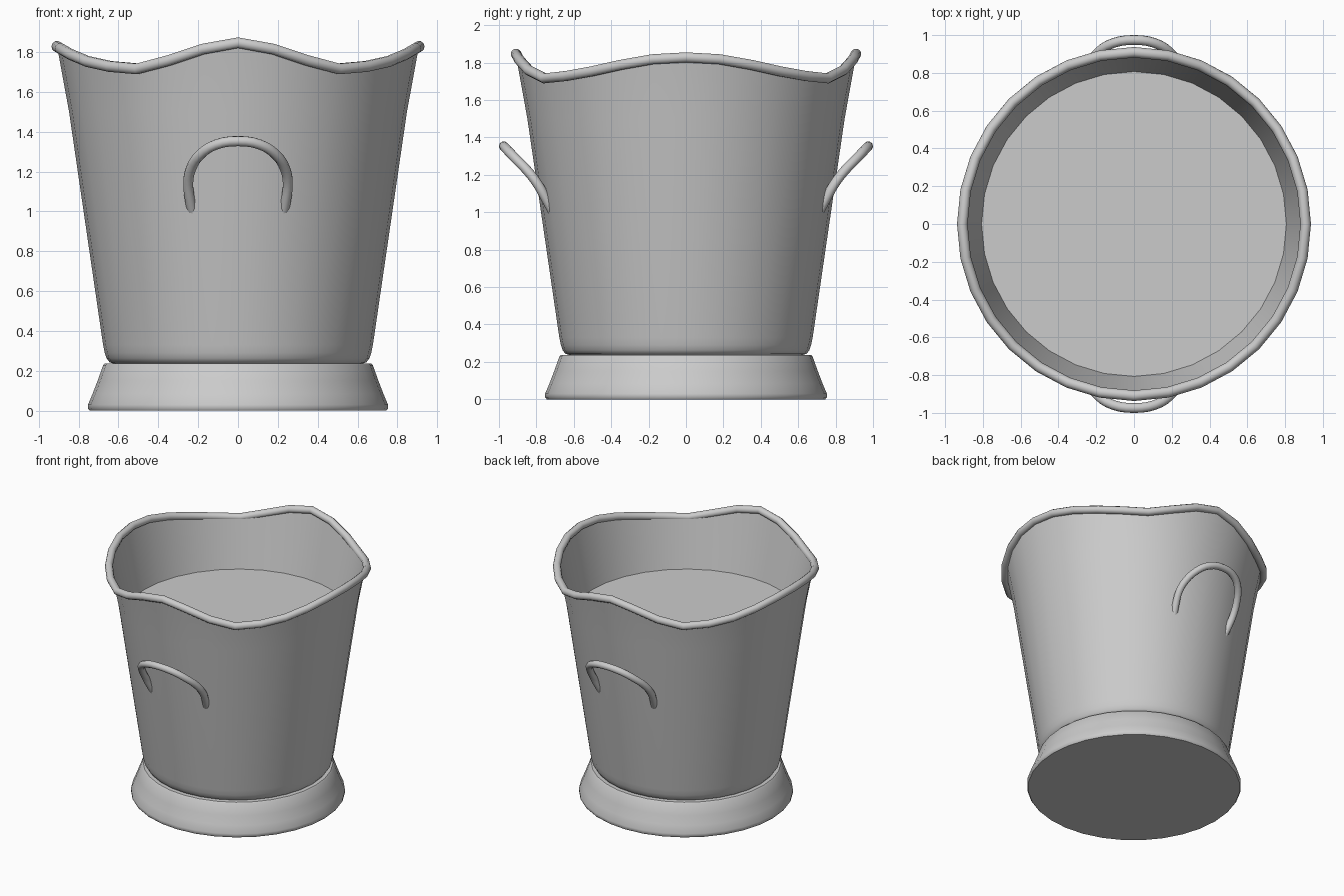
import bpy, bmesh, math

SEGMENTS = 32
# Rim heights from side peak, through the dip, to front/back peak
RIM = [1.828, 1.818, 1.788, 1.753, 1.728, 1.716, 1.758, 1.815, 1.847]

cube = bpy.data.objects.get("Cube")
if cube:
    bpy.data.objects.remove(cube, do_unlink=True)

metal = bpy.data.materials.new("grey_metal")
metal.use_nodes = True
metal.diffuse_color = (0.6, 0.6, 0.6, 1)
metal.node_tree.nodes["Principled BSDF"].inputs["Base Color"].default_value = (0.6, 0.6, 0.6, 1)


def finish(obj, angle=40):
    """Select, colour and smooth an object."""
    bpy.ops.object.select_all(action='DESELECT')
    bpy.context.view_layer.objects.active = obj
    obj.select_set(True)
    if obj.type == 'CURVE':
        bpy.ops.object.convert(target='MESH')
        obj = bpy.context.object
    obj.data.materials.clear()
    obj.data.materials.append(metal)
    bpy.ops.object.shade_smooth_by_angle(angle=math.radians(angle))


def rim_height(i):
    """Mirror the quarter rim outline around the whole circle."""
    i %= SEGMENTS // 2
    return RIM[min(i, SEGMENTS // 2 - i)]


def wall_radius(z):
    return 0.674 + 0.146 * (z - 0.307)


def lathe(name, profile, cap_start=False, cap_end=False):
    """Turn (radius, height) points; a height of None follows the wavy rim."""
    bm = bmesh.new()
    rings = []
    for r, z in profile:
        ring = []
        for i in range(SEGMENTS):
            a = math.tau * i / SEGMENTS
            h = rim_height(i) if z is None else z
            rad = wall_radius(h) + r if z is None else r
            ring.append(bm.verts.new((rad * math.cos(a), rad * math.sin(a), h)))
        rings.append(ring)
    for low, high in zip(rings, rings[1:]):
        for i in range(SEGMENTS):
            j = (i + 1) % SEGMENTS
            bm.faces.new((low[i], low[j], high[j], high[i]))
    if cap_start:
        bm.faces.new(rings[0][::-1])
    if cap_end:
        bm.faces.new(rings[-1])
    mesh = bpy.data.meshes.new(name)
    bm.to_mesh(mesh)
    bm.free()
    obj = bpy.data.objects.new(name, mesh)
    bpy.context.collection.objects.link(obj)
    finish(obj)


def tube(name, points, radius, cyclic=False, smooth_path=False):
    """Sweep a round section along a path."""
    curve = bpy.data.curves.new(name, 'CURVE')
    curve.dimensions = '3D'
    curve.bevel_depth = radius
    curve.bevel_resolution = 3
    curve.use_fill_caps = not cyclic
    if smooth_path:
        curve.resolution_u = 3
        spline = curve.splines.new('BEZIER')
        spline.bezier_points.add(len(points) - 1)
        for bp, p in zip(spline.bezier_points, points):
            bp.co = p
            bp.handle_left_type = bp.handle_right_type = 'AUTO'
    else:
        spline = curve.splines.new('POLY')
        spline.points.add(len(points) - 1)
        for sp, p in zip(spline.points, points):
            sp.co = (*p, 1)
    spline.use_cyclic_u = cyclic
    obj = bpy.data.objects.new(name, curve)
    bpy.context.collection.objects.link(obj)
    finish(obj, 75)


# Flared foot
lathe("foot", [(0.745, 0), (0.753, 0.01), (0.753, 0.03), (0.73, 0.085),
               (0.705, 0.15), (0.677, 0.228), (0.668, 0.237), (0.6, 0.237)],
      cap_start=True, cap_end=True)

# Tapered bucket wall, outside then back down the inside to the fill
lathe("bucket_wall", [(0.62, 0.235), (0.645, 0.243), (0.66, 0.263), (0.669, 0.29),
                      (wall_radius(0.33), 0.33), (wall_radius(1.5), 1.5),
                      (0.012, None), (0.004, None), (0.806, 1.355)])

# Flat surface inside the bucket
lathe("inner_fill", [(0.803, 1.35), (0.807, 1.36)], cap_start=True, cap_end=True)

# Rolled wavy rim
rim_path = []
for k in range(SEGMENTS):
    angle = math.tau * k / SEGMENTS
    rim_path.append((0.909 * math.cos(angle), 0.909 * math.sin(angle), rim_height(k)))
tube("rim", rim_path, 0.028, cyclic=True)

# Arched handles on front and back, their ends sunk into the wall
half = [(0.225, 0.7, 0.98), (0.243, 0.748, 1.07), (0.25, 0.79, 1.145),
        (0.236, 0.842, 1.215), (0.19, 0.91, 1.285), (0.11, 0.958, 1.336)]
arch = half + [(0, 0.974, 1.353)] + [(-x, y, z) for x, y, z in reversed(half)]
for side, sign in (("front", -1), ("back", 1)):
    tube(side + "_handle", [(x, sign * y, z) for x, y, z in arch], 0.026, smooth_path=True)
